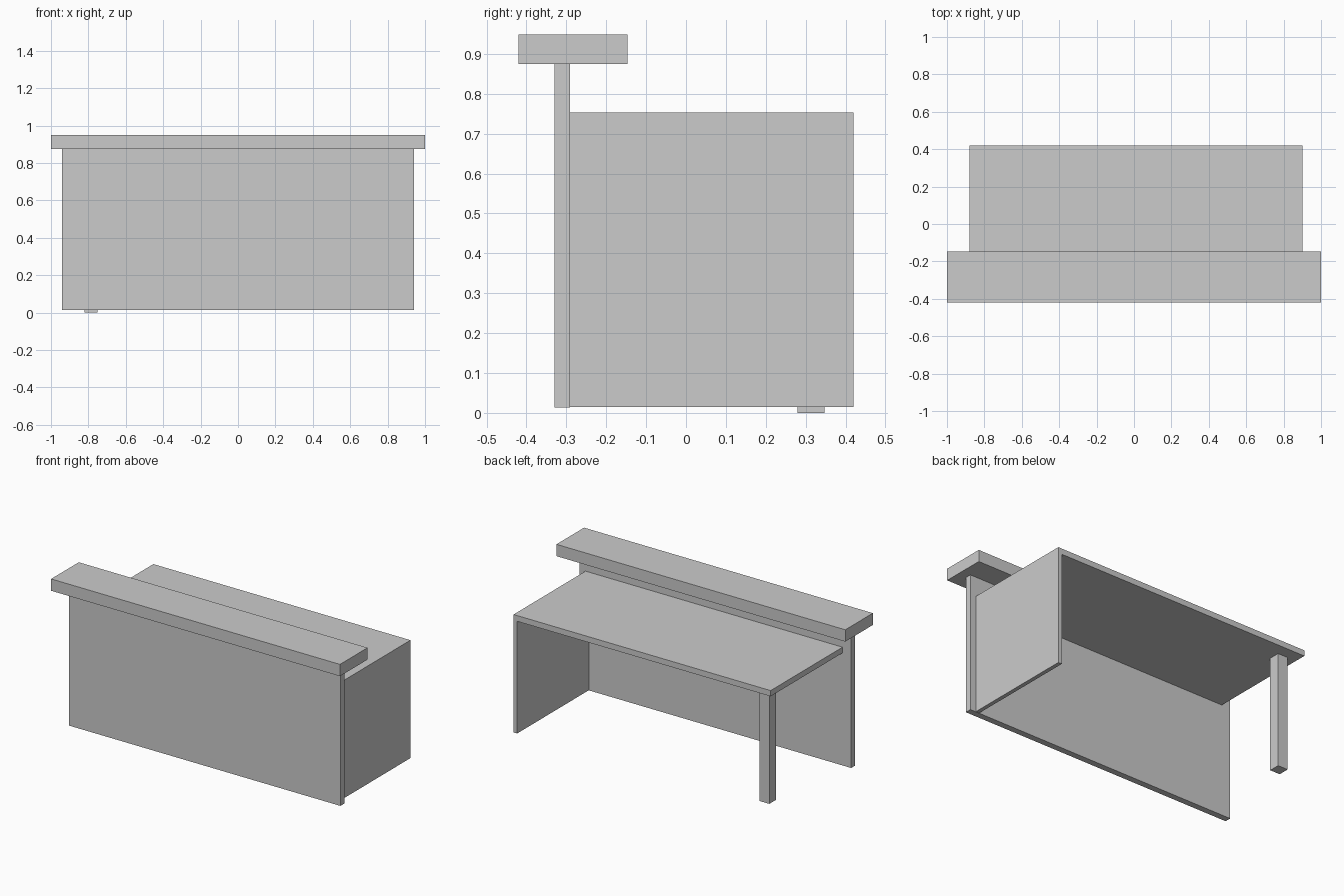
import bpy

if "Cube" in bpy.data.objects:
    bpy.data.objects.remove(bpy.data.objects["Cube"])


def box(name, x, y, z):
    """Add a box spanning the given (min, max) ranges."""
    centre = [(a + b) / 2 for a, b in (x, y, z)]
    bpy.ops.mesh.primitive_cube_add(size=1, location=centre)
    obj = bpy.context.object
    obj.name = name
    obj.scale = [b - a for a, b in (x, y, z)]
    bpy.ops.object.transform_apply(location=False, rotation=False, scale=True)
    return obj


DESK_UNDER = 0.717

# Raised visitor counter along the front
box("counter_top", (-1.0, 1.0), (-0.42, -0.147), (0.875, 0.949))

# Tall front panel carrying the counter
box("front_panel", (-0.94, 0.94), (-0.33, -0.291), (0.013, 0.875))

# Work surface behind the panel
box("desktop", (-0.88, 0.90), (-0.291, 0.42), (DESK_UNDER, 0.753))

# Closed side on the right, single leg at the back left
box("side_panel", (0.875, 0.90), (-0.291, 0.42), (0.015, DESK_UNDER))
box("back_leg", (-0.82, -0.752), (0.279, 0.347), (0.0, DESK_UNDER))
